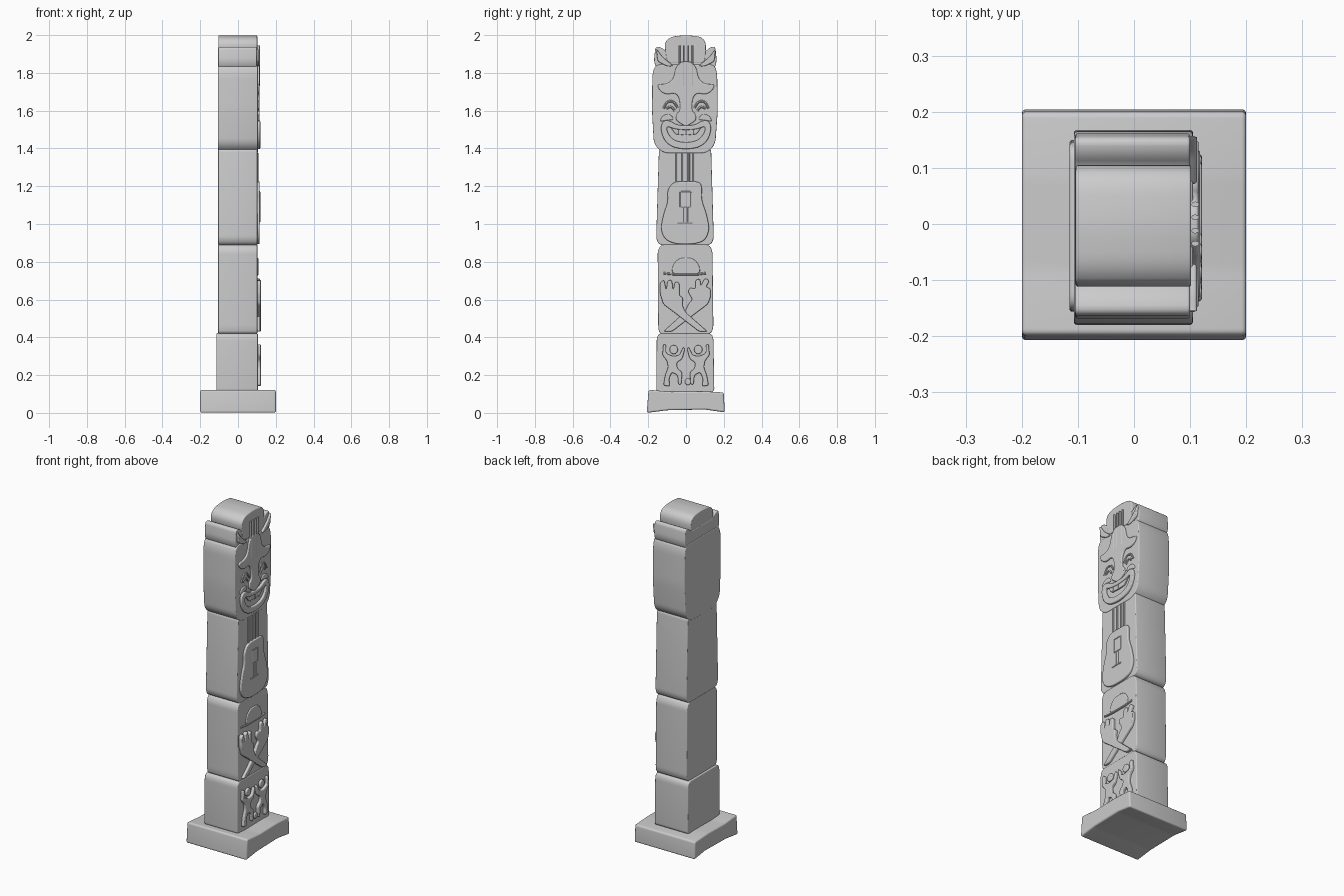
import bpy, math
from mathutils import Matrix, Vector

# local (x, y, z) of every drawing -> world (y, z, x)
AXES = Matrix(((0, 0, 1, 0), (1, 0, 0, 0), (0, 1, 0, 0), (0, 0, 0, 1)))


def rounded(pts, r, closed=True, n=5):
    """Round the corners of a path with small quadratic arcs."""
    pts = [Vector(p) for p in pts]
    out, m = [], len(pts)
    for i, p in enumerate(pts):
        if not closed and i in (0, m - 1):
            out.append(p)
            continue
        a, b = pts[i - 1] - p, pts[(i + 1) % m] - p
        s = p + a.normalized() * min(r, a.length * .49)
        e = p + b.normalized() * min(r, b.length * .49)
        for k in range(n + 1):
            t = k / n
            out.append(s * (1 - t) ** 2 + p * 2 * t * (1 - t) + e * t * t)
    return out


def mirror(half):
    return half + [(-y, z) for y, z in reversed(half) if abs(y) > 1e-4]


def ellipse(y, z, a, b, n=20):
    return [(y + a * math.cos(i * math.tau / n), z + b * math.sin(i * math.tau / n))
            for i in range(n)]


def make(name, paths, closed, dims):
    cu = bpy.data.curves.new(name, 'CURVE')
    cu.dimensions = dims
    for path in paths:
        sp = cu.splines.new('POLY')
        sp.points.add(len(path) - 1)
        for q, p in zip(sp.points, path):
            q.co = (p[0], p[1], 0, 1)
        sp.use_cyclic_u = closed
    ob = bpy.data.objects.new(name, cu)
    bpy.context.collection.objects.link(ob)
    return ob, cu


def finish(ob):
    bpy.ops.object.select_all(action='DESELECT')
    bpy.context.view_layer.objects.active = ob
    ob.select_set(True)
    bpy.ops.object.convert(target='MESH')
    bpy.ops.object.shade_smooth_by_angle(angle=math.radians(40))


def slab(name, outline, x0, x1, r=.02, bevel=.005, holes=()):
    """Side profile extruded along x with a soft rim."""
    ob, cu = make(name, [rounded(o, r) for o in (outline, *holes)], True, '2D')
    cu.fill_mode = 'BOTH'
    cu.extrude = (x1 - x0) / 2 - bevel
    cu.bevel_depth, cu.bevel_resolution, cu.offset = bevel, 2, -bevel
    ob.matrix_world = Matrix.Translation(((x0 + x1) / 2, 0, 0)) @ AXES
    finish(ob)


def strokes(name, lines, x, w=.006, h=.007, r=.03):
    """Raised carved lines on the +x face."""
    ob, cu = make(name, [rounded(l, r, False) for l in lines], False, '3D')
    cu.bevel_depth, cu.bevel_resolution, cu.use_fill_caps = w, 2, True
    ob.matrix_world = Matrix.Translation((x, 0, 0)) @ AXES @ Matrix.Diagonal((1, 1, h / w, 1))
    finish(ob)


# plinth with arched underside
slab("plinth", [(-.208, 0), (-.1, .014), (.1, .018), (.205, .003), (.2, .108),
                (.08, .115), (-.08, .112), (-.198, .122)], -.2, .2, .012, .008)

# stacked blocks
slab("lower_block", [(-.157, .11), (.15, .11), (.145, .40), (.13, .422),
                     (-.14, .422), (-.155, .40)], -.115, .105)
slab("hands_block", [(-.14, .418), (.132, .418), (.145, .45), (.14, .86), (.12, .893),
                     (-.13, .893), (-.15, .86), (-.147, .45)], -.105, .102)
slab("guitar_block", [(-.14, .888), (.13, .888), (.147, .92), (.133, 1.40),
                      (-.143, 1.40), (-.158, .92)], -.105, .102)
slab("head_block", [(-.12, 1.375), (.11, 1.375), (.155, 1.42), (.168, 1.60), (.165, 1.80),
                    (.15, 1.845), (-.16, 1.845), (-.178, 1.80), (-.18, 1.60), (-.17, 1.42)],
     -.107, .105, .035)
slab("ear_block", [(-.155, 1.82), (.15, 1.82), (.163, 1.86), (.155, 1.94), (.125, 1.935),
                   (.10, 1.91), (-.10, 1.91), (-.13, 1.935), (-.162, 1.94), (-.17, 1.86)],
     -.105, .1)
slab("crown_block", [(-.10, 1.85), (.10, 1.85), (.107, 1.96), (.08, 1.992), (0, 2.0),
                     (-.08, 1.992), (-.115, 1.96)], -.104, .102, .03)

# face relief
slab("brow_and_nose", mirror([(0, 1.515), (.025, 1.53), (.055, 1.55), (.05, 1.585), (.03, 1.60),
                              (.035, 1.67), (.06, 1.695), (.10, 1.685), (.135, 1.70),
                              (.157, 1.74), (.10, 1.74), (.065, 1.77), (.055, 1.83),
                              (.025, 1.86), (0, 1.86)]), .09, .115, .03)
strokes("crest_lines", [[(y, 1.73), (y, 1.945)] for y in (-.035, -.012, .012, .035)], .109, .005)
for s, side in ((-1, "left"), (1, "right")):
    slab(side + "_ear", [(s * y, z) for y, z in
                         [(.065, 1.835), (.10, 1.835), (.15, 1.86), (.158, 1.93),
                          (.125, 1.885)]], .09, .112, .015)
    strokes(side + "_eye", [[(s * .045, 1.615), (s * .065, 1.65), (s * .10, 1.65), (s * .12, 1.61)],
                            [(s * .06, 1.60), (s * .08, 1.625), (s * .105, 1.61)]], .105)
    slab(side + "_cheek", [(s * y, z) for y, z in
                           [(.06, 1.55), (.085, 1.585), (.125, 1.575), (.14, 1.54),
                            (.10, 1.55)]], .09, .111, .02)
slab("lips", mirror([(0, 1.395), (.07, 1.405), (.115, 1.44), (.135, 1.50), (.125, 1.545),
                     (.09, 1.55), (.05, 1.525), (0, 1.52)]), .09, .118, .03,
     holes=[mirror([(0, 1.43), (.06, 1.44), (.095, 1.475), (.105, 1.52), (.06, 1.502),
                    (0, 1.497)])])
slab("upper_teeth", mirror([(0, 1.47), (.055, 1.475), (.085, 1.515), (.05, 1.507), (0, 1.50)]),
     .09, .112, .01, .003)
strokes("tooth_gaps", [[(y, 1.47), (y, 1.503)] for y in (-.04, 0, .04)], .111, .003, .004)

# guitar relief
strokes("guitar_neck", [[(y, 1.21), (y, 1.375)] for y in (-.05, -.018, .014, .04)], .102)
slab("guitar_body", [(-.065, 1.225), (.07, 1.225), (.085, 1.20), (.082, 1.13), (.11, 1.05),
                     (.125, .97), (.10, .91), (.04, .893), (-.05, .893), (-.11, .915),
                     (-.135, .97), (-.12, 1.05), (-.095, 1.12), (-.10, 1.18)], .09, .115, .03)
strokes("guitar_strings", [[(-.03, 1.09), (-.03, 1.17), (.025, 1.17), (.025, 1.09)],
                           [(-.03, 1.09), (.025, 1.09)],
                           [(-.012, 1.09), (-.012, 1.01)], [(.01, 1.09), (.01, 1.01)],
                           [(-.045, 1.005), (.035, 1.005)]], .114, .004, .004, .004)

# hat relief
slab("hat", [(-.075, .735), (-.072, .78), (-.04, .818), (0, .822), (.04, .818),
             (.072, .78), (.075, .735)], .09, .108, .03)
strokes("hat_brim", [[(-.12, .74), (-.06, .733), (.06, .733), (.105, .74)]], .102)

# crossed arms with open hands
hand = [(.115, .43), (.07, .43), (-.06, .53), (-.12, .575), (-.137, .63), (-.138, .69),
        (-.115, .705), (-.105, .65), (-.098, .70), (-.075, .705), (-.068, .65), (-.058, .695),
        (-.035, .69), (-.035, .62), (-.015, .61), (-.02, .57), (.0, .53)]
slab("left_arm", hand, .09, .121, .014)
hand_right = [(-y - .005, z) for y, z in hand[:4]] + [
    (.13, .61), (.13, .66), (.105, .665), (.125, .70), (.10, .715), (.078, .67), (.075, .71),
    (.05, .705), (.05, .655), (.02, .665), (.01, .64), (.035, .60), (.015, .58), (-.01, .53)]
slab("right_arm", hand_right, .09, .117, .014)

# dancing figures
for s, side in ((-1, "left"), (1, "right")):
    slab(side + "_dancer_head", ellipse(s * .065, .335, .022, .024), .09, .118, .01)
    slab(side + "_dancer", [(s * y, z) for y, z in
                            [(.12, .365), (.105, .36), (.105, .315), (.07, .30), (.035, .305),
                             (.015, .35), (.005, .34), (.02, .285), (.05, .265), (.045, .235),
                             (.02, .215), (.025, .15), (.04, .15), (.045, .20), (.075, .215),
                             (.09, .18), (.085, .14), (.12, .145), (.11, .20), (.095, .24),
                             (.10, .275), (.125, .305)]], .09, .121, .012)
slab("small_stone", ellipse(.01, .165, .016, .018), .09, .114, .01)
